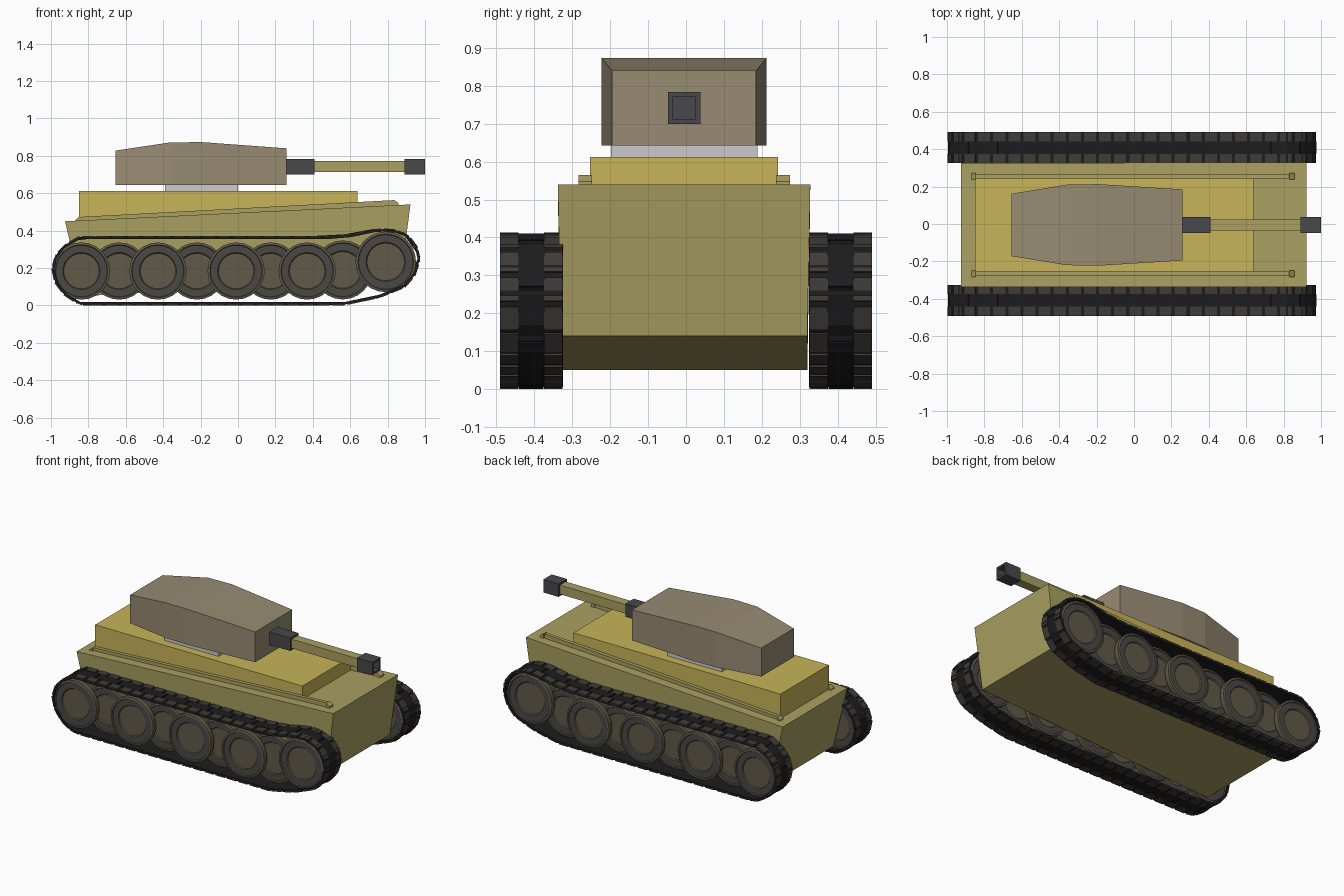
import bpy, bmesh, math
from mathutils import Vector

if "Cube" in bpy.data.objects:
    bpy.data.objects.remove(bpy.data.objects["Cube"])

CY = -0.005  # the upper body sits slightly off the centre line


def material(name, r, g, b):
    m = bpy.data.materials.new(name)
    m.diffuse_color = (r, g, b, 1)
    m.use_nodes = True
    m.node_tree.nodes["Principled BSDF"].inputs["Base Color"].default_value = m.diffuse_color
    return m


HULL = material("khaki", 0.40, 0.35, 0.12)
DECK = material("sand", 0.58, 0.46, 0.10)
TURRET = material("taupe", 0.31, 0.26, 0.17)
GUN = material("gunmetal", 0.065, 0.065, 0.07)
BLACK = material("track_black", 0.012, 0.012, 0.013)
PAD = material("track_pad", 0.05, 0.043, 0.038)
RIM = material("wheel_brown", 0.12, 0.10, 0.065)
TYRE = material("wheel_grey", 0.07, 0.066, 0.06)


def finish(name, bm, mats, mirror=False, y=0.0, smooth=False):
    bmesh.ops.recalc_face_normals(bm, faces=bm.faces)
    mesh = bpy.data.meshes.new(name)
    bm.to_mesh(mesh)
    bm.free()
    obj = bpy.data.objects.new(name, mesh)
    bpy.context.collection.objects.link(obj)
    for m in mats:
        mesh.materials.append(m)
    obj.location.y = y
    if smooth:
        bpy.ops.object.select_all(action='DESELECT')
        obj.select_set(True)
        bpy.context.view_layer.objects.active = obj
        bpy.ops.object.shade_smooth_by_angle(angle=math.radians(30))
    if mirror:
        mod = obj.modifiers.new("Mirror", 'MIRROR')
        mod.use_axis = (False, True, False)
    return obj


def loft(bm, sections, mat=0):
    """Skin equal-length loops and cap both ends."""
    loops = [[bm.verts.new(p) for p in s] for s in sections]
    n = len(loops[0])
    faces = [bm.faces.new(loops[0]), bm.faces.new(loops[-1])]
    for a, b in zip(loops, loops[1:]):
        for i in range(n):
            j = (i + 1) % n
            faces.append(bm.faces.new((a[i], a[j], b[j], b[i])))
    for f in faces:
        f.material_index = mat


def rect(x, hw, z0, z1, y=0.0):
    return [(x, y - hw, z0), (x, y + hw, z0), (x, y + hw, z1), (x, y - hw, z1)]


def block(name, sections, mat):
    bm = bmesh.new()
    loft(bm, sections)
    return finish(name, bm, [mat], y=CY)


# Hull: slanted end plates and a gently rising belly and deck
bm = bmesh.new()
loft(bm, [[(-0.83, -0.325, 0.05), (-0.83, 0.325, 0.05), (-0.925, 0.332, 0.45), (-0.925, -0.332, 0.45)],
          [(0.87, -0.325, 0.14), (0.87, 0.325, 0.14), (0.922, 0.333, 0.54), (0.922, -0.333, 0.54)]])
finish("hull", bm, [HULL], y=CY)

# Raised deck, turret ring and turret
block("upper_deck", [rect(-0.85, 0.248, 0.44, 0.612), rect(0.64, 0.248, 0.50, 0.612)], DECK)
bm = bmesh.new()
loft(bm, [rect(-0.39, 0.193, 0.60, 0.65), rect(0.0, 0.193, 0.60, 0.65)])
finish("turret_ring", bm, [], y=CY)
block("turret", [rect(-0.655, 0.167, 0.643, 0.828), rect(-0.36, 0.215, 0.643, 0.872),
                 rect(-0.19, 0.218, 0.643, 0.873), rect(0.26, 0.19, 0.643, 0.84)], TURRET)

# Gun
block("mantlet", [rect(0.25, 0.043, 0.70, 0.784), rect(0.41, 0.043, 0.70, 0.784)], GUN)
block("barrel", [rect(0.40, 0.03, 0.713, 0.772), rect(0.90, 0.03, 0.713, 0.772)], HULL)
block("muzzle", [rect(0.89, 0.043, 0.70, 0.784), rect(1.0, 0.043, 0.70, 0.784),
                 rect(1.0, 0.03, 0.713, 0.771), rect(0.95, 0.03, 0.713, 0.771)], GUN)

# Deck rails with small end brackets
bm = bmesh.new()
rail = [(-0.87, 0.44), (-0.85, 0.473), (0.83, 0.563), (0.85, 0.53)]
loft(bm, [[(x, y, z) for x, z in rail] for y in (0.249, 0.272)])
loft(bm, [rect(0.832, 0.018, 0.53, 0.565, 0.261), rect(0.858, 0.018, 0.53, 0.548, 0.261)])
loft(bm, [rect(-0.868, 0.018, 0.44, 0.458, 0.261), rect(-0.848, 0.018, 0.44, 0.475, 0.261)])
finish("deck_rails", bm, [HULL], mirror=True, y=CY)

# Track belt: outline in x, z, running counter-clockwise
PATH = [Vector(p) for p in (
    (-0.85, 0.372), (-0.94, 0.32), (-0.985, 0.26), (-1.0, 0.19), (-0.98, 0.115), (-0.925, 0.045),
    (-0.845, 0.0), (0.57, 0.0), (0.76, 0.04), (0.895, 0.095), (0.955, 0.165), (0.978, 0.25),
    (0.96, 0.325), (0.905, 0.385), (0.82, 0.415), (0.73, 0.41), (0.60, 0.383), (0.47, 0.372))]
N = len(PATH)


def normal(a, b):
    d = (b - a).normalized()
    return Vector((d.y, -d.x))


def offset(depth):
    out = []
    for i, p in enumerate(PATH):
        n = (normal(PATH[i - 1], p) + normal(p, PATH[(i + 1) % N])).normalized()
        out.append(p - n * depth)
    return out


outer, inner = offset(0.005), offset(0.018)
bm = bmesh.new()
rings = [[bm.verts.new((p.x, y, p.y)) for p in pts]
         for pts, y in ((outer, 0.325), (outer, 0.491), (inner, 0.491), (inner, 0.325))]
for k in range(4):
    a, b = rings[k], rings[(k + 1) % 4]
    for i in range(N):
        j = (i + 1) % N
        bm.faces.new((a[i], a[j], b[j], b[i]))

# Track pads: two rows of blocks and a longer centre row
lengths = [(PATH[(i + 1) % N] - PATH[i]).length for i in range(N)]
total = sum(lengths)


def at(s):
    s %= total
    for i in range(N):
        if s <= lengths[i]:
            a, b = PATH[i], PATH[(i + 1) % N]
            return a.lerp(b, s / lengths[i]), normal(a, b)
        s -= lengths[i]
    return PATH[0], normal(PATH[-1], PATH[0])


def pad(s, length, y0, y1, mat):
    p, _ = at(s)
    q, _ = at(s + length)
    n = normal(p, q)
    quad = [p, q, q - n * 0.009, p - n * 0.009]
    loft(bm, [[(v.x, y, v.y) for v in quad] for y in (y0, y1)], mat)


count = 2 * round(total / 0.16)
step = total / count
for i in range(count):
    for y0, y1 in ((0.326, 0.375), (0.442, 0.491)):
        pad(i * step, step * 0.8, y0, y1, 1)
    if i % 2 == 0:
        pad((i + 0.5) * step, step * 1.9, 0.376, 0.441, 0)
finish("tracks", bm, [BLACK, PAD], mirror=True)


# Wheels: turned discs with a lip, a dark ring and a recessed hub on both faces
def wheel(bm, x, z, r, y0, y1, seg=24):
    half = [(0.62, 0.012, 0), (0.65, 0.006, 1), (0.90, 0.006, 0), (0.92, 0.0, 0), (1.0, 0.003, 0)]
    prof = [(k * r, y0 + d, m) for k, d, m in half] + [(k * r, y1 - d, 0) for k, d, _ in half[::-1]]
    mats = [0, 1, 0, 0, 0, 0, 0, 1, 0]
    loops = [[bm.verts.new((x + k * math.cos(2 * math.pi * i / seg), y,
                            z + k * math.sin(2 * math.pi * i / seg))) for i in range(seg)]
             for k, y, _ in prof]
    for a, b, m in zip(loops, loops[1:], mats):
        for i in range(seg):
            j = (i + 1) % seg
            bm.faces.new((a[i], a[j], b[j], b[i])).material_index = m
    bm.faces.new(loops[0])
    bm.faces.new(loops[-1])


def wheels(name, spots, spans):
    bm = bmesh.new()
    for x, z, r in spots:
        for y0, y1 in spans:
            wheel(bm, x, z, r, y0, y1)
    finish(name, bm, [RIM, TYRE], mirror=True, smooth=True)


wheels("outer_wheels", [(x, 0.184, 0.153) for x in (-0.837, -0.428, -0.01, 0.37)],
       [(0.445, 0.482), (0.334, 0.368)])
wheels("inner_wheels", [(-0.635, 0.184, 0.153), (-0.22, 0.184, 0.153),
                        (0.175, 0.184, 0.153), (0.56, 0.19, 0.158)], [(0.375, 0.44)])
wheels("drive_wheel", [(0.79, 0.233, 0.162)], [(0.445, 0.482), (0.334, 0.368)])
